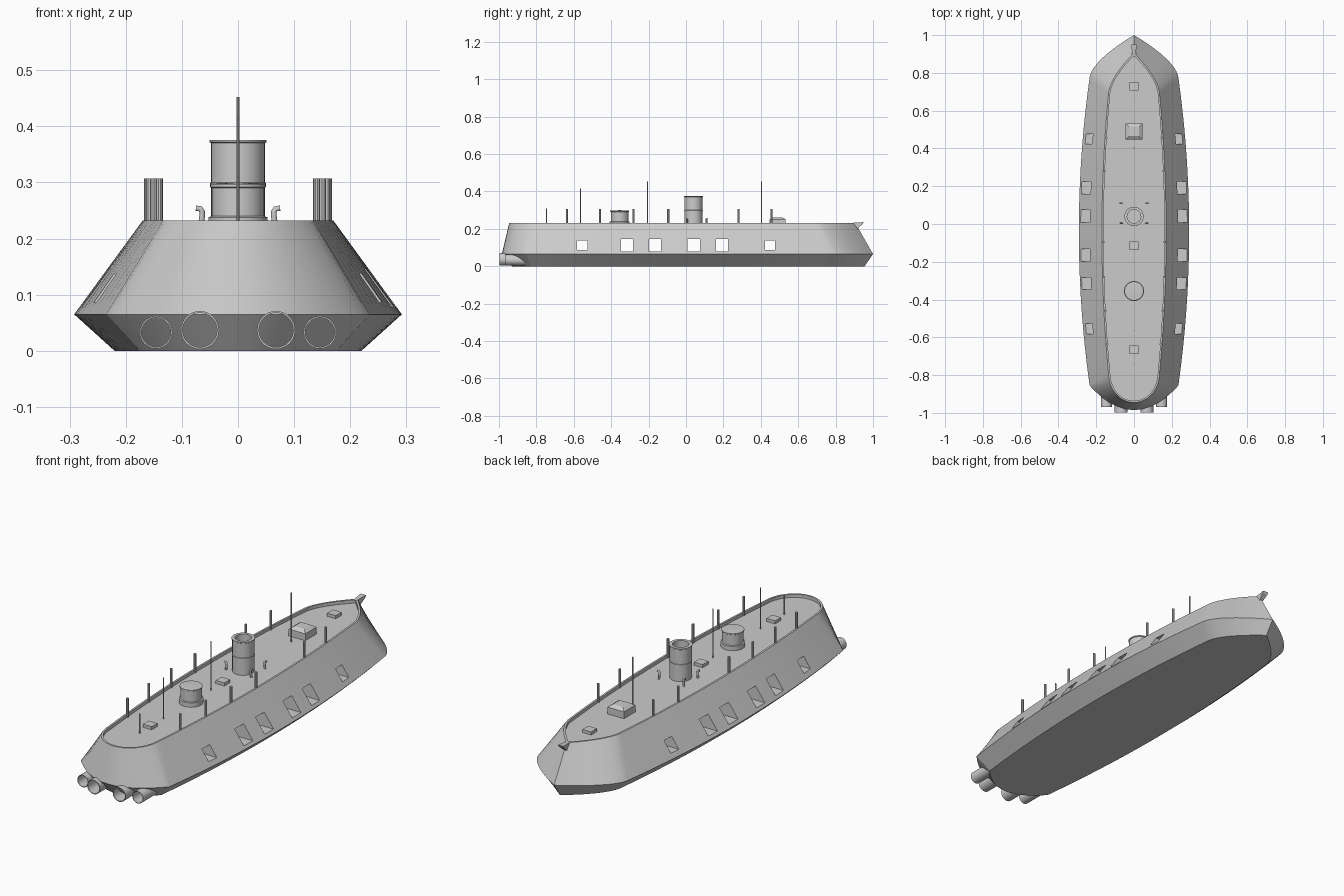
import bpy, bmesh, math
from mathutils import Matrix

if "Cube" in bpy.data.objects:
    bpy.data.objects.remove(bpy.data.objects["Cube"])

grey = bpy.data.materials.new("ship grey")
grey.use_nodes = True
grey.diffuse_color = (0.6, 0.6, 0.6, 1)
grey.node_tree.nodes["Principled BSDF"].inputs["Base Color"].default_value = (0.6, 0.6, 0.6, 1)

DECK = 0.217
RAIL = 0.232


def finish(name, bm, smooth=True):
    bmesh.ops.recalc_face_normals(bm, faces=bm.faces)
    mesh = bpy.data.meshes.new(name)
    bm.to_mesh(mesh)
    bm.free()
    mesh.materials.append(grey)
    ob = bpy.data.objects.new(name, mesh)
    bpy.context.collection.objects.link(ob)
    if smooth:
        bpy.ops.object.select_all(action='DESELECT')
        ob.select_set(True)
        bpy.context.view_layer.objects.active = ob
        bpy.ops.object.shade_smooth_by_angle(angle=math.radians(25))
    return ob


def bridge(bm, a, b):
    n = len(a)
    for i in range(n):
        bm.faces.new((a[i], a[(i + 1) % n], b[(i + 1) % n], b[i]))


def lathe(name, profile, loc, along_y=False, sides=32, caps=True):
    """Spin (radius, height) points around an upright or lengthwise axis."""
    bm = bmesh.new()
    rings = []
    for r, h in profile:
        angles = [math.tau * i / sides for i in range(sides)]
        rings.append([bm.verts.new((r * math.cos(a), r * math.sin(a), h)) for a in angles])
    for a, b in zip(rings, rings[1:]):
        bridge(bm, a, b)
    if caps:
        bm.faces.new(rings[0])
        bm.faces.new(rings[-1])
    if along_y:
        bm.transform(Matrix.Rotation(math.radians(90), 4, 'X'))
    bm.transform(Matrix.Translation(loc))
    return finish(name, bm)


def block(name, size, loc):
    bm = bmesh.new()
    bmesh.ops.create_cube(bm, size=1, matrix=Matrix.Translation(loc) @ Matrix.Diagonal((*size, 1)))
    return finish(name, bm, False)


# Hull outline: bowed sides, pointed bow and rounded stern
def side_width(t, end, mid):
    return end + (mid - end) * (1 - (2 * t - 1) ** 2)


def outline(end, mid, fore, aft, bow, stern, z, stern_power, inset=0):
    end, mid, bow, stern = end - inset, mid - inset, bow - inset * 1.6, stern + inset
    half = [(side_width(i / 24, end, mid), aft + (fore - aft) * i / 24) for i in range(25)]
    for i in range(1, 10):
        u = math.cos(math.pi / 2 * i / 10)
        half.append((end * u, fore + (bow - fore) * (1 - u) ** 0.62))
    left = half
    after = []
    for i in range(1, 10):
        u = math.cos(math.pi / 2 * i / 10)
        after.append((end * u, aft + (stern - aft) * (1 - u * u) ** stern_power))
    left = after[::-1] + left
    pts = [(0, stern)] + left + [(0, bow)] + [(-x, y) for x, y in reversed(left)]
    return [(x, y, z) for x, y in pts]


bm = bmesh.new()
top = (0.135, 0.17, 0.69, -0.79, 0.905, -0.945)
levels = [
    outline(0.175, 0.22, 0.74, -0.83, 0.955, -0.93, 0, 1),
    outline(0.235, 0.292, 0.775, -0.855, 1.0, -0.985, 0.065, 1),
    outline(*top, RAIL, 0.5),
    outline(*top, RAIL, 0.5, 0.009),
    outline(*top, DECK, 0.5, 0.009),
]
rings = [[bm.verts.new(p) for p in ring] for ring in levels]
for a, b in zip(rings, rings[1:]):
    bridge(bm, a, b)
bm.faces.new(rings[0])
bm.faces.new(rings[-1])
hull = finish("hull", bm, False)

# Gun ports open from side to side
bm = bmesh.new()
ports = [(-0.555, 0.055, 0.052), (-0.315, 0.065, 0.068), (-0.165, 0.065, 0.068),
         (0.042, 0.068, 0.068), (0.192, 0.065, 0.068), (0.45, 0.053, 0.052)]
for y, wide, high in ports:
    bmesh.ops.create_cube(bm, size=1, matrix=Matrix.Translation((0, y, 0.112))
                          @ Matrix.Diagonal((0.8, wide, high, 1)))
cutter = finish("port_cutter", bm, False)
cutter.hide_render = True
cutter.hide_set(True)
cut = hull.modifiers.new("ports", 'BOOLEAN')
cut.object = cutter
cut.solver = 'EXACT'
bpy.context.view_layer.objects.active = hull
hull.select_set(True)
bpy.ops.object.modifier_apply(modifier=cut.name)
bpy.data.objects.remove(cutter)
bpy.ops.object.select_all(action='DESELECT')
hull.select_set(True)
bpy.ops.object.shade_smooth_by_angle(angle=math.radians(20))

# Stern tubes
for s, side in ((1, "left"), (-1, "right")):
    for label, x, z, r, end in (("inner", 0.068, 0.037, 0.034, 0.998),
                                ("outer", 0.146, 0.033, 0.029, 0.968)):
        lathe(f"{side}_{label}_stern_tube",
              [(r, end - 0.15), (r, end), (r * 0.9, end), (r * 0.9, end - 0.15)],
              (s * x, 0, z), along_y=True, caps=False)

# Funnel with a band and an open top
lathe("funnel", [(0.048, DECK), (0.048, 0.293), (0.05, 0.294), (0.05, 0.299), (0.048, 0.3),
                 (0.048, 0.37), (0.051, 0.372), (0.051, 0.376), (0.036, 0.376), (0.036, 0.26)],
      (0, 0.04, 0))

# Pilot house
lathe("pilot_house", [(0.053, DECK), (0.053, 0.238), (0.047, 0.24), (0.047, 0.29),
                      (0.05, 0.292), (0.05, 0.297), (0.001, 0.3)], (0, -0.355, 0))

# Skylight with a hipped roof
sky = block("skylight", (0.088, 0.086, 0.033), (0, 0.49, DECK + 0.0165))
bm = bmesh.new()
bm.from_mesh(sky.data)
lid = max(bm.faces, key=lambda f: f.calc_center_median().z)
bmesh.ops.inset_region(bm, faces=[lid], thickness=0.025, depth=0.0)
bmesh.ops.translate(bm, verts=lid.verts, vec=(0, 0, 0.012))
bm.to_mesh(sky.data)
bm.free()

# Deck hatches
for name, y in (("fore", 0.73), ("middle", -0.115), ("aft", -0.665)):
    block(f"{name}_hatch", (0.046, 0.044, 0.015), (0, y, DECK + 0.0075))

# Awning posts along the rail
for y in (-0.637, -0.46, -0.28, -0.095, 0.28, 0.457):
    x = side_width((y + 0.79) / 1.48, 0.135, 0.17) - 0.008
    for s in (1, -1):
        lathe("awning_post", [(0.006, DECK), (0.006, 0.307)], (s * x, y, 0), sides=10)

# Masts and flagstaff
for name, y, high, r in (("aft_mast", -0.565, 0.415, 0.003), ("middle_mast", -0.205, 0.452, 0.003),
                         ("fore_mast", 0.403, 0.452, 0.003), ("flagstaff", -0.745, 0.31, 0.003)):
    lathe(name, [(r, DECK), (r, high)], (0, y, 0), sides=8)

# Bent ventilators around the funnel
for s in (1, -1):
    for y in (0.005, 0.11):
        curve = bpy.data.curves.new("ventilator", 'CURVE')
        curve.dimensions = '3D'
        curve.bevel_depth = 0.005
        curve.bevel_resolution = 2
        curve.use_fill_caps = True
        spline = curve.splines.new('POLY')
        path = [(0.067, DECK), (0.064, 0.24), (0.064, 0.248), (0.067, 0.253), (0.075, 0.254)]
        spline.points.add(len(path) - 1)
        for point, (x, z) in zip(spline.points, path):
            point.co = (s * x, y, z, 1)
        curve.materials.append(grey)
        bpy.context.collection.objects.link(bpy.data.objects.new("ventilator", curve))

# Bow spur
bm = bmesh.new()
sides = [[bm.verts.new((x * w, y, z)) for y, z, w in
          ((0.885, RAIL, 0.6), (0.95, 0.236, 1), (0.945, 0.226, 1), (0.915, 0.2, 0.6))]
         for x in (-0.014, 0.014)]
bridge(bm, *sides)
for loop in sides:
    bm.faces.new(loop)
finish("bow_spur", bm, False)
